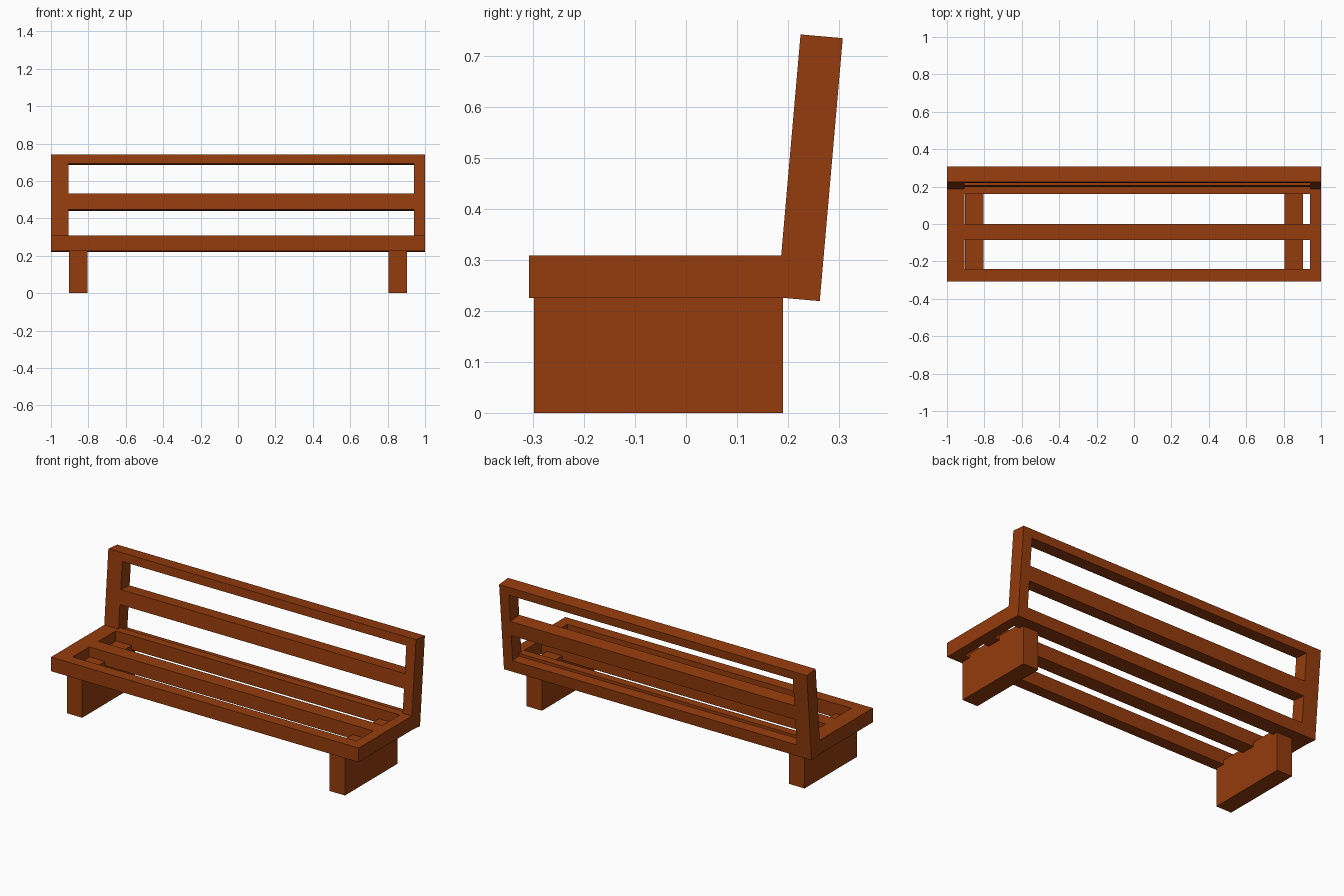
import bpy, bmesh, math

if "Cube" in bpy.data.objects:
    bpy.data.objects.remove(bpy.data.objects["Cube"])

wood = bpy.data.materials.new("wood")
wood.diffuse_color = (0.30, 0.045, 0.004, 1)
wood.use_nodes = True
wood.node_tree.nodes["Principled BSDF"].inputs["Base Color"].default_value = wood.diffuse_color

# slatted frame grid lines: end boards and slats across the depth
XS = (-1.0, -0.907, 0.94, 1.0)
YS = (0.0, 0.068, 0.222, 0.308, 0.468, 0.517)
THICK = 0.083


def finish(name, bm):
    bmesh.ops.recalc_face_normals(bm, faces=bm.faces[:])
    mesh = bpy.data.meshes.new(name)
    bm.to_mesh(mesh)
    bm.free()
    mesh.materials.append(wood)
    obj = bpy.data.objects.new(name, mesh)
    bpy.context.collection.objects.link(obj)
    return obj


def slatted_frame(name, location, tilt):
    bm = bmesh.new()
    grid = [[bm.verts.new((x, y, 0)) for x in XS] for y in YS]
    for j in range(len(YS) - 1):
        for i in range(len(XS) - 1):
            if i == 1 and j in (1, 3):  # openings between slats
                continue
            bm.faces.new((grid[j][i], grid[j][i + 1],
                          grid[j + 1][i + 1], grid[j + 1][i]))
    # give the frame its thickness
    ext = bmesh.ops.extrude_face_region(bm, geom=bm.faces[:], use_keep_orig=True)
    top = [v for v in ext["geom"] if isinstance(v, bmesh.types.BMVert)]
    bmesh.ops.translate(bm, verts=top, vec=(0, 0, THICK))
    obj = finish(name, bm)
    obj.location = location
    obj.rotation_euler.x = tilt
    return obj


def box(name, lo, hi):
    bm = bmesh.new()
    bmesh.ops.create_cube(bm, size=1)
    for v in bm.verts:
        v.co = [(a + b) / 2 + c * (b - a) for a, b, c in zip(lo, hi, v.co)]
    return finish(name, bm)


# seat and reclined backrest share the same frame
slatted_frame("seat", (0, -0.308, 0.225), 0)
slatted_frame("backrest", (0, 0.262, 0.219), math.radians(85))

# slab legs, let slightly into the seat
for side, x in (("left", -0.854), ("right", 0.854)):
    box(side + "_leg", (x - 0.05, -0.298, 0), (x + 0.05, 0.19, 0.25))
